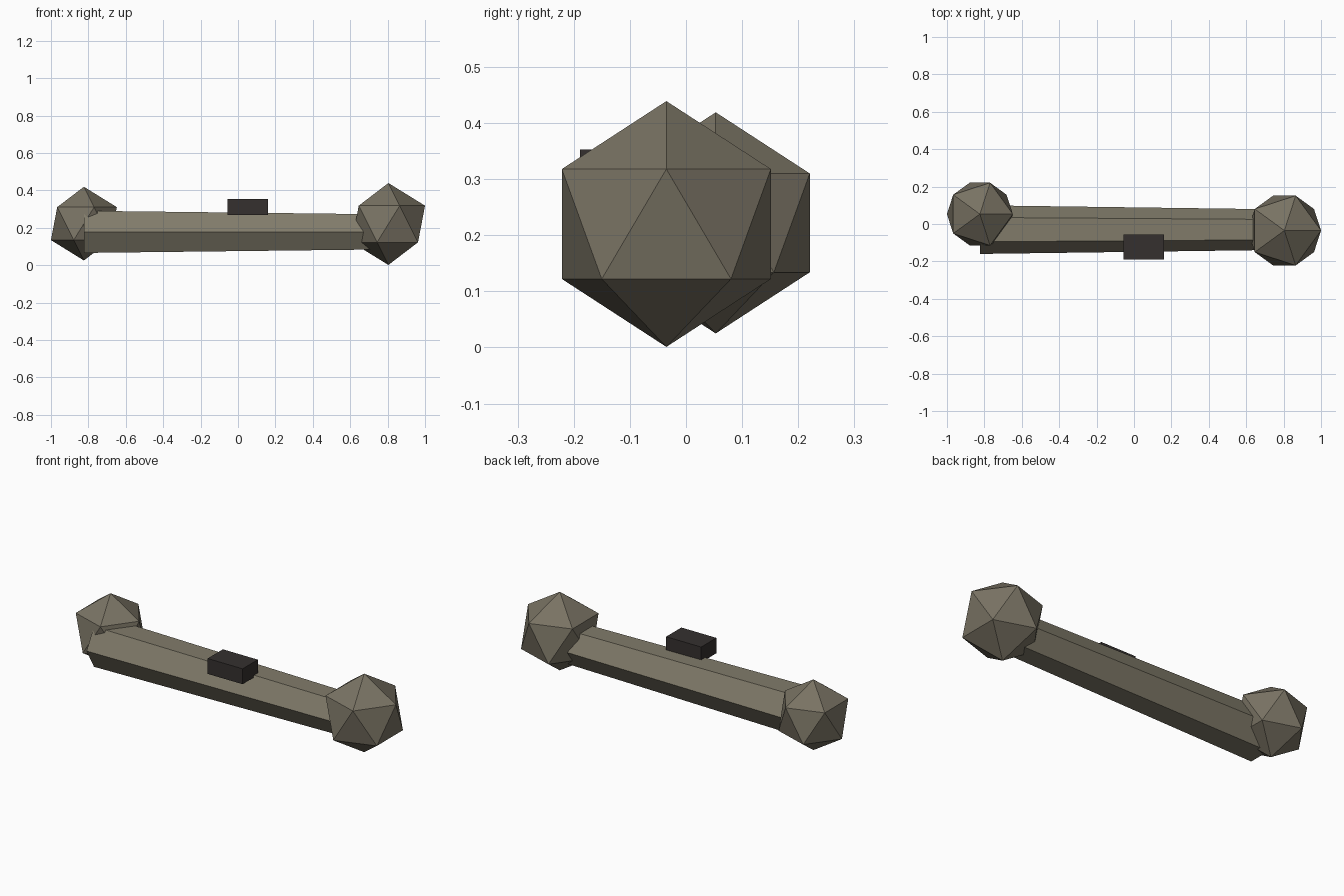
import bpy
from math import radians

if "Cube" in bpy.data.objects:
    bpy.data.objects.remove(bpy.data.objects["Cube"])


def material(name, rgb):
    m = bpy.data.materials.new(name)
    m.diffuse_color = (*rgb, 1)
    m.use_nodes = True
    m.node_tree.nodes["Principled BSDF"].inputs["Base Color"].default_value = m.diffuse_color
    return m


def finish(name, mat):
    ob = bpy.context.object
    ob.name = name
    ob.data.materials.append(mat)
    return ob


stone = material("stone", (0.22, 0.20, 0.145))
knob_stone = material("knob_stone", (0.19, 0.17, 0.125))
dark = material("dark", (0.035, 0.03, 0.028))

# Faceted end knobs
for name, r, loc in (("left_knob", 0.197, (-0.824, 0.053, 0.222)),
                     ("right_knob", 0.219, (0.804, -0.035, 0.22))):
    bpy.ops.mesh.primitive_ico_sphere_add(subdivisions=1, radius=r, location=loc)
    finish(name, knob_stone)

# Tapered six-sided shaft along x, with vertices facing front and back
x0, x1 = -0.823, 0.803
bpy.ops.mesh.primitive_cone_add(vertices=6, radius1=0.13, radius2=0.108, depth=x1 - x0,
                                location=((x0 + x1) / 2, -0.03, 0.178),
                                rotation=(0, radians(90), 0))
finish("shaft", stone)

# Small block on the front upper edge of the shaft
bpy.ops.mesh.primitive_cube_add(size=1, location=(0.053, -0.122, 0.31))
block = finish("block", dark)
block.scale = (0.216, 0.134, 0.086)
